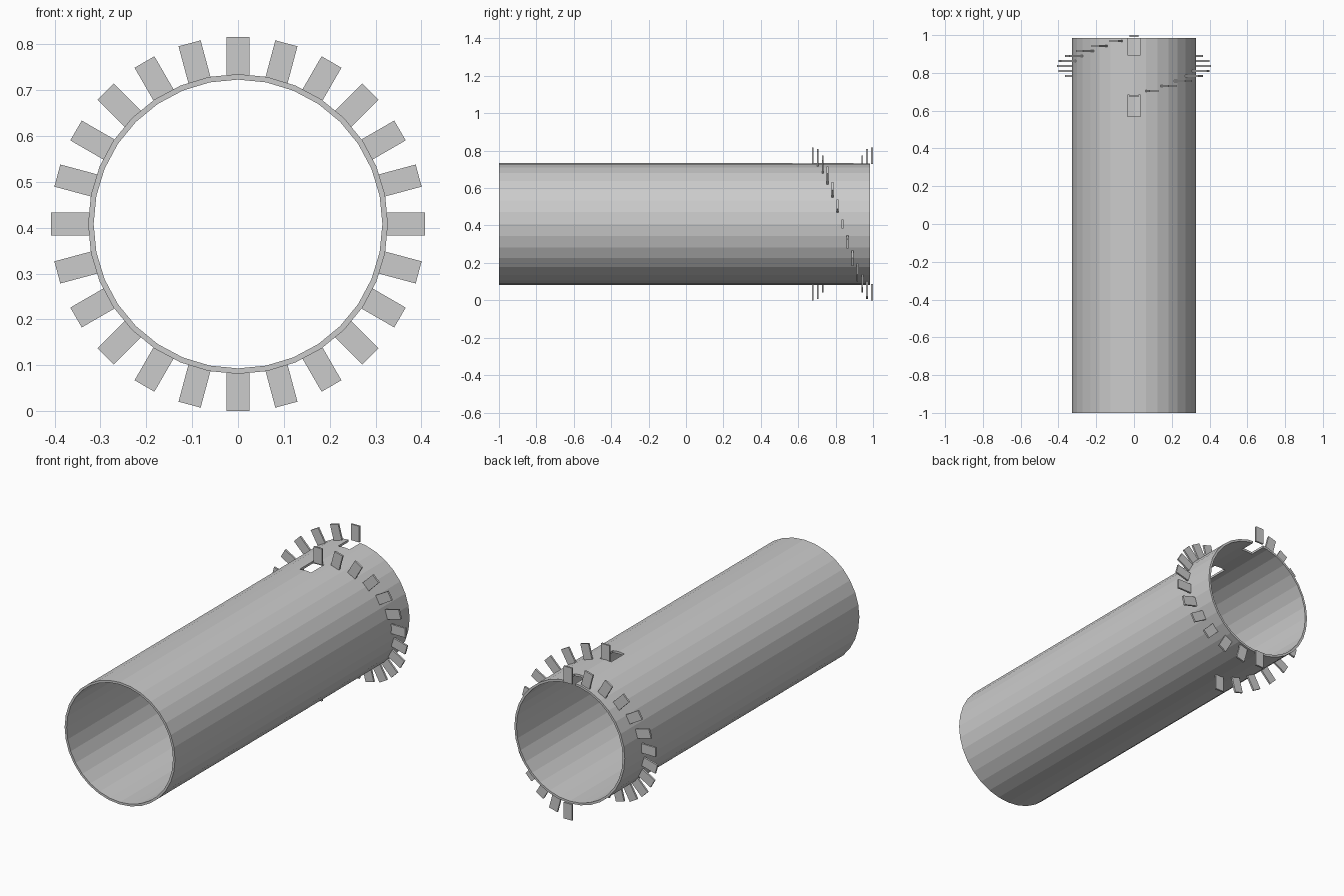
import bpy, bmesh
from math import sin, cos, pi
from mathutils import Matrix

if "Cube" in bpy.data.objects:
    bpy.data.objects.remove(bpy.data.objects["Cube"])

CZ = 0.408                 # height of the tube axis
R_OUT, R_IN = 0.327, 0.315
Y0, Y1 = -1.0, 0.985
SIDES = 32


def make_object(name, bm):
    bmesh.ops.recalc_face_normals(bm, faces=bm.faces)
    mesh = bpy.data.meshes.new(name)
    bm.to_mesh(mesh)
    bm.free()
    ob = bpy.data.objects.new(name, mesh)
    bpy.context.collection.objects.link(ob)
    return ob


def box(name, size, centre, roll=0.0):
    """Box placed relative to the tube axis, then rolled around it."""
    bm = bmesh.new()
    bmesh.ops.create_cube(bm, size=1)
    m = (Matrix.Translation((0, 0, CZ)) @ Matrix.Rotation(roll, 4, 'Y')
         @ Matrix.Translation(centre) @ Matrix.Diagonal((*size, 1)))
    bmesh.ops.transform(bm, matrix=m, verts=bm.verts)
    return make_object(name, bm)


# Hollow tube: a rectangular wall profile swept around the y axis
bm = bmesh.new()
rings = []
for i in range(SIDES):
    a = 2 * pi * i / SIDES
    rings.append([bm.verts.new((r * sin(a), y, CZ + r * cos(a)))
                  for r, y in ((R_OUT, Y0), (R_OUT, Y1), (R_IN, Y1), (R_IN, Y0))])
for i in range(SIDES):
    p, q = rings[i], rings[(i + 1) % SIDES]
    for k in range(4):
        n = (k + 1) % 4
        bm.faces.new((p[k], p[n], q[n], q[k]))
tube = make_object("tube", bm)

# Window and open end notch in the top of the tube
for name, ya, yb in (("window_cutter", 0.57, 0.682), ("notch_cutter", 0.895, 1.02)):
    cutter = box(name, (0.068, yb - ya, 0.2), (0, (ya + yb) / 2, 0.32))
    cutter.hide_render = True
    cutter.hide_set(True)
    mod = tube.modifiers.new(name, 'BOOLEAN')
    mod.operation = 'DIFFERENCE'
    mod.solver = 'EXACT'
    mod.object = cutter

# Apply the cuts and remove the cutters
bpy.context.view_layer.objects.active = tube
for mod in list(tube.modifiers):
    cutter = mod.object
    bpy.ops.object.modifier_apply(modifier=mod.name)
    bpy.data.objects.remove(cutter)

# Two half-turn spirals of radial tabs
for start, side in ((0, "right"), (pi, "left")):
    for i in range(13):
        y = 0.678 + (0.995 - 0.678) * i / 12
        box(f"{side}_tab_{i + 1}", (0.05, 0.01, 0.086), (0, y, 0.365),
            start + pi * i / 12)
